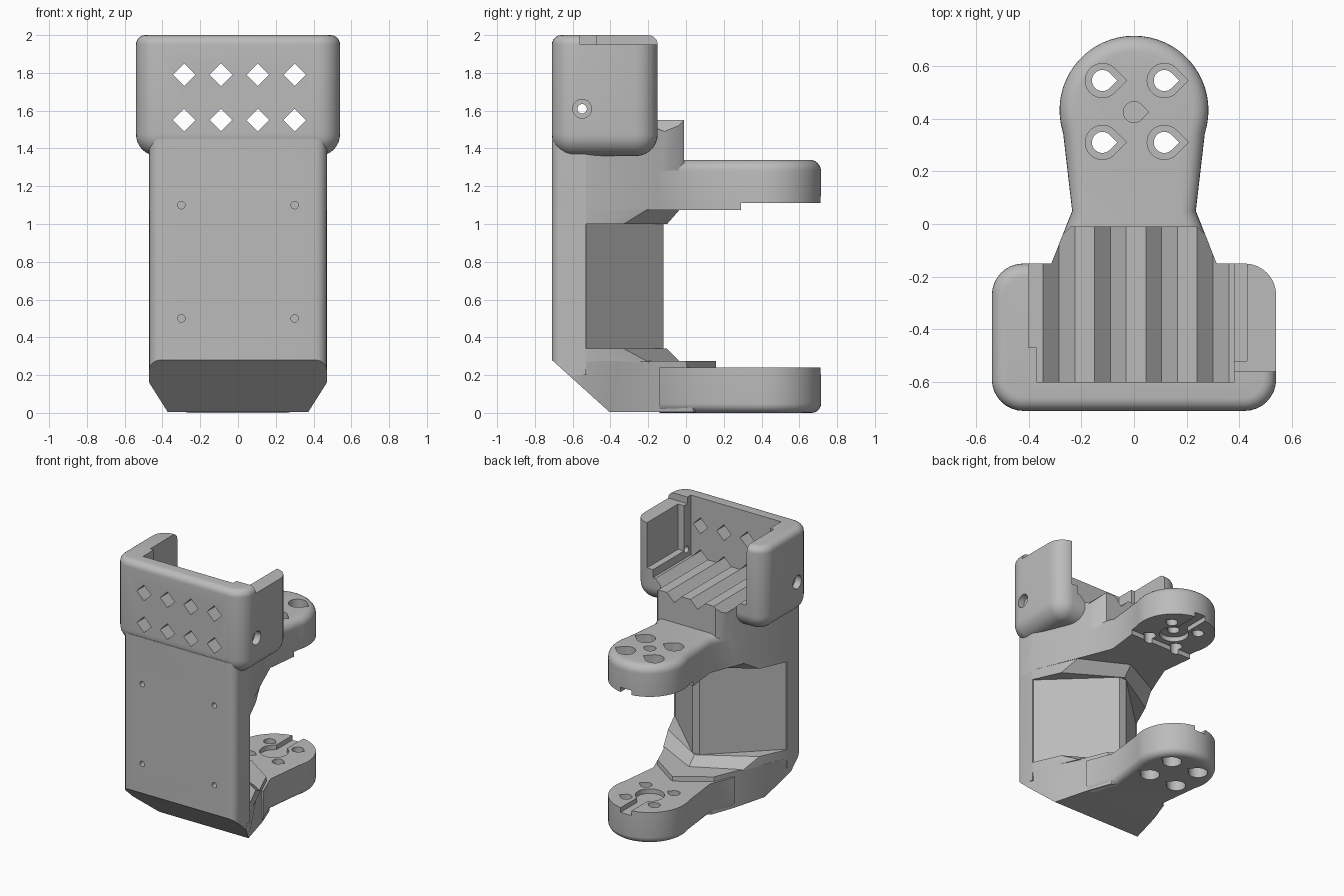
import bpy, bmesh
from math import pi, sin, cos, radians
from mathutils import Matrix, Vector

cube = bpy.data.objects.get("Cube")
if cube:
    bpy.data.objects.remove(cube)

gray = bpy.data.materials.new("plain_gray")
gray.use_nodes = True
gray.diffuse_color = (0.5, 0.5, 0.5, 1)
gray.node_tree.nodes["Principled BSDF"].inputs["Base Color"].default_value = (0.5, 0.5, 0.5, 1)

ALONG_Y = Matrix.Rotation(pi / 2, 4, 'X')
ALONG_X = Matrix.Rotation(pi / 2, 4, 'Y')


def mirrored(half):
    """Close a right-hand outline with its mirror image."""
    return half + [(-x, y) for x, y in reversed(half) if x > 0]


def circle(cx, cy, r, n=32):
    return [(cx + r * cos(2 * pi * i / n), cy + r * sin(2 * pi * i / n)) for i in range(n)]


def teardrop(cx, cy, r):
    """Round hole with a pointed side."""
    arc = [radians(45 + 270 * i / 24) for i in range(25)]
    return [(cx + r * cos(a), cy + r * sin(a)) for a in arc] + [(cx + r * 1.41, cy)]


def rect(x0, x1, y0, y1):
    return [(x0, y0), (x1, y0), (x1, y1), (x0, y1)]


def loft(name, bottom, z0, top, z1, turn=None):
    """Solid between two outlines with equal point counts."""
    bm = bmesh.new()
    lo = [bm.verts.new((x, y, z0)) for x, y in bottom]
    hi = [bm.verts.new((x, y, z1)) for x, y in top]
    bm.faces.new(lo)
    bm.faces.new(hi)
    n = len(lo)
    for i in range(n):
        j = (i + 1) % n
        bm.faces.new((lo[i], lo[j], hi[j], hi[i]))
    if turn:
        bm.transform(turn)
    bmesh.ops.recalc_face_normals(bm, faces=bm.faces)
    mesh = bpy.data.meshes.new(name)
    bm.to_mesh(mesh)
    bm.free()
    mesh.materials.append(gray)
    obj = bpy.data.objects.new(name, mesh)
    bpy.context.collection.objects.link(obj)
    return obj


def prism(name, pts, z0, z1, turn=None):
    return loft(name, pts, z0, pts, z1, turn)


def round_edges(obj, rule, radius, segments=6):
    """Round the edges whose two end points satisfy the rule."""
    bm = bmesh.new()
    bm.from_mesh(obj.data)
    edges = [e for e in bm.edges if rule(e.verts[0].co, e.verts[1].co)]
    bmesh.ops.bevel(bm, geom=edges, offset=radius, segments=segments, profile=0.5,
                    affect='EDGES', clamp_overlap=True)
    bm.to_mesh(obj.data)
    bm.free()


def slice_off(obj, point, normal):
    bm = bmesh.new()
    bm.from_mesh(obj.data)
    bmesh.ops.bisect_plane(bm, geom=bm.verts[:] + bm.edges[:] + bm.faces[:], plane_co=point,
                           plane_no=normal, clear_outer=True)
    bmesh.ops.holes_fill(bm, edges=[e for e in bm.edges if e.is_boundary])
    bmesh.ops.recalc_face_normals(bm, faces=bm.faces)
    bm.to_mesh(obj.data)
    bm.free()


def carve(obj, cutters):
    for c in cutters:
        m = obj.modifiers.new("cut", 'BOOLEAN')
        m.operation, m.solver, m.object = 'DIFFERENCE', 'EXACT', c
    dg = bpy.context.evaluated_depsgraph_get()
    obj.data = bpy.data.meshes.new_from_object(obj.evaluated_get(dg))
    obj.modifiers.clear()


def at_z(z):
    return lambda a, b: abs(a.z - z) < 1e-4 and abs(b.z - z) < 1e-4


def upright(a, b):
    return abs(a.z - b.z) > 0.1


cutters = []


def cut(pts, z0, z1, turn=None):
    c = prism("cutter", pts, z0, z1, turn)
    c.hide_render = True
    cutters.append(c)
    return c


# Front plate with rounded front corners
plate = prism("front_plate", rect(-0.47, 0.47, -0.71, -0.53), 0.2, 1.45)
round_edges(plate, lambda a, b: upright(a, b) and a.y < -0.6, 0.06)
slope_point, slope_normal = Vector((0, -0.71, 0.28)), Vector((0, -0.28, -0.31))
slice_off(plate, slope_point, slope_normal)
carve(plate, [cut(circle(x, z, 0.02, 16), 0.6, 0.8, ALONG_Y) for x in (-0.3, 0.3) for z in (0.5, 1.1)])

# Spine: wedge behind the plate
prism("spine", mirrored([(0.46, -0.6), (0.46, -0.53), (0.03, -0.12)]), 0.2, 1.2)

# Upper body and its underside chevron
upper = prism("upper_body", mirrored([(0.47, -0.66), (0.47, -0.53), (0.31, -0.14),
                                      (0.27, -0.04), (0.24, -0.01)]), 1.075, 1.55)
wide = mirrored([(0.47, -0.6), (0.47, -0.53), (0.33, -0.2), (0, -0.03)])
slim = mirrored([(0.47, -0.6), (0.47, -0.53), (0.38, -0.33), (0, -0.1)])
loft("upper_chevron", slim, 1.0, wide, 1.08)

# Lower base, sloped at the front, and its chevron
base = loft("lower_base",
            mirrored([(0.47, -0.71), (0.47, -0.64), (0.37, -0.4), (0.3, -0.14), (0.235, 0.04), (0, 0.16)]), 0.005,
            mirrored([(0.47, -0.71), (0.47, -0.53), (0.4, -0.36), (0.31, -0.18), (0.235, 0), (0, 0.16)]), 0.275)
round_edges(base, lambda a, b: upright(a, b) and a.y < -0.68, 0.06)
slice_off(base, slope_point, slope_normal)
loft("lower_chevron", wide, 0.27, slim, 0.34)

# Head box with rounded outside
head = prism("head", rect(-0.54, 0.54, -0.71, -0.15), 1.36, 2.0)
round_edges(head, upright, 0.12, 8)
round_edges(head, at_z(1.36), 0.115, 8)
round_edges(head, at_z(2.0), 0.05)

# Diamond openings; the lower row runs back as floor grooves
lower_row, upper_row = [], []
for x in (-0.285, -0.09, 0.105, 0.3):
    for z, back, row in ((1.55, 0.1, lower_row), (1.79, -0.5, upper_row)):
        row.append(cut(circle(x, z, 0.06, 4), -back, 0.9, ALONG_Y))
carve(upper, lower_row)

# Head cavity, side pockets, lowered wall and side holes
pockets = [cut(rect(-0.37, 0.38, -0.6, 0.1), 1.55, 2.2),
           cut(rect(-0.40, -0.3, -0.47, 0.11), 1.551, 2.21),
           cut(rect(0.3, 0.43, -0.52, 0.12), 1.61, 2.22),
           cut(rect(0.36, 0.7, -0.56, 0.13), 1.95, 2.23)]
side_holes = [cut(circle(-1.61, -0.55, 0.025), -0.7, 0.7, ALONG_X)]
side_holes += [cut(circle(-1.61, -0.55, 0.05), a, b, ALONG_X) for a, b in ((-0.7, -0.49), (0.49, 0.7))]
carve(head, pockets + lower_row + upper_row + side_holes)

# Round-ended arms
tip = [(0.283 * cos(radians(a)), 0.432 + 0.283 * sin(radians(a))) for a in range(-18, 91, 6)]
tip[-1] = (0, 0.715)
outline = mirrored([(0.31, -0.14), (0.235, 0.05)] + tip)
on_rim = lambda z: (lambda a, b: at_z(z)(a, b) and max(a.y, b.y) > -0.1)
upper_arm = prism("upper_arm", outline, 1.075, 1.34)
round_edges(upper_arm, on_rim(1.34), 0.06)
lower_arm = prism("lower_arm", outline, 0.0, 0.24)
round_edges(lower_arm, on_rim(0.0), 0.05)

# Screw holes and slots in the arms
screws = [(x, y) for x in (-0.12, 0.115) for y in (0.31, 0.545)]
slot = mirrored([(0.045, 0.9), (0.045, 0.52)] +
                [(0.1 * sin(radians(a)), 0.43 + 0.1 * -cos(radians(a))) for a in range(150, -1, -15)])
through = [cut(teardrop(x, y, 0.04), -0.1, 1.5) for x, y in screws]
carve(upper_arm, [cut(rect(-0.5, 0.5, 0.29, 0.9), 1.0, 1.11), cut(slot, 1.05, 1.145),
                  cut(teardrop(0, 0.425, 0.04), 1.0, 1.5)] + through +
      [cut(teardrop(x, y, 0.065), 1.22, 1.5) for x, y in screws])
carve(lower_arm, [cut(slot, 0.205, 0.4)] + through +
      [cut(teardrop(x, y, 0.065), -0.1, 0.11) for x, y in screws])

for c in cutters:
    bpy.data.objects.remove(c)

# Smooth rounded surfaces, keep corners sharp
bpy.ops.object.select_all(action='DESELECT')
for obj in bpy.context.collection.objects:
    if obj.type == 'MESH' and obj.data.materials and obj.data.materials[0] == gray:
        obj.select_set(True)
        bpy.context.view_layer.objects.active = obj
bpy.ops.object.shade_smooth_by_angle(angle=radians(30))
